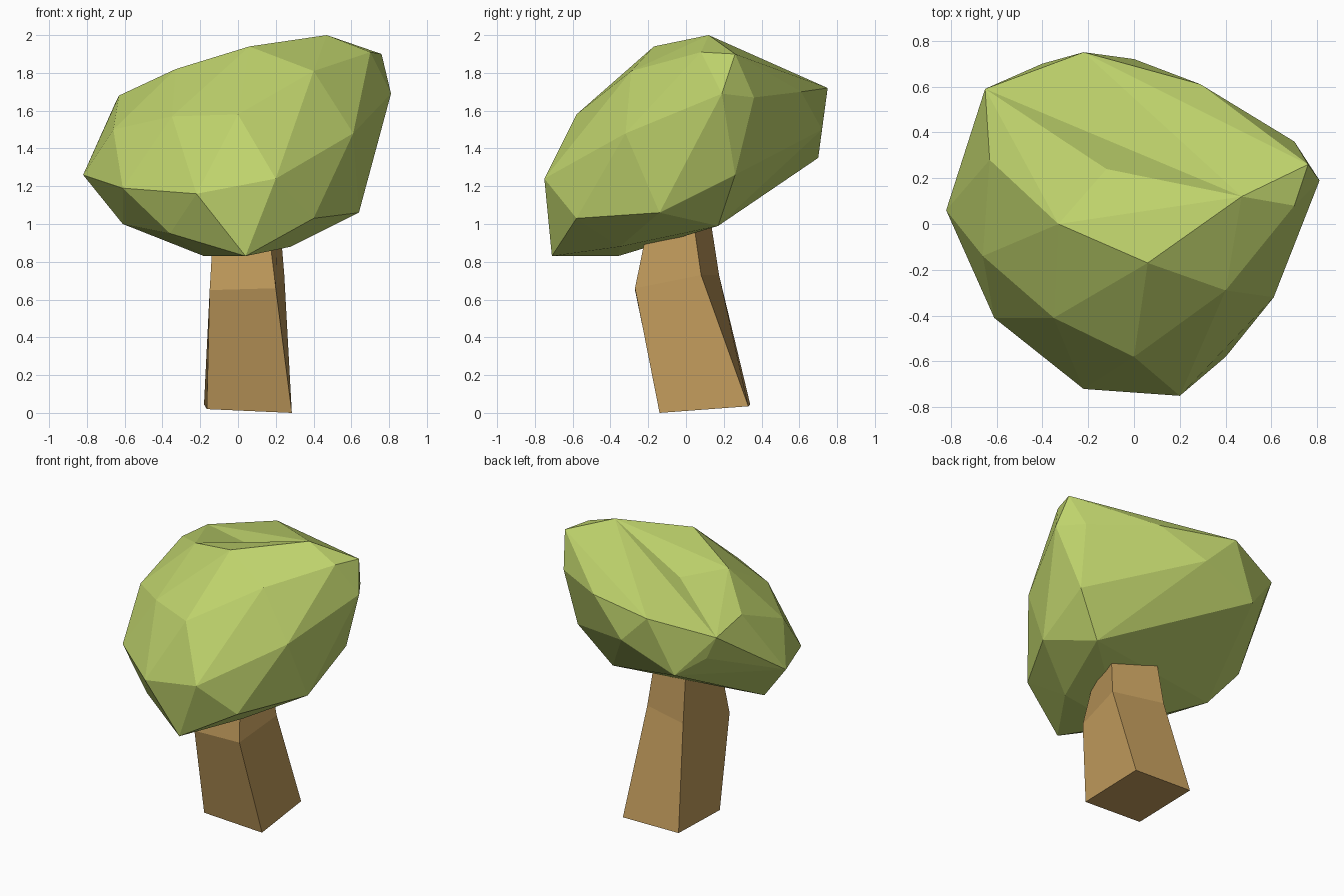
import bpy
import bmesh
from mathutils import Vector
from mathutils.bvhtree import BVHTree

default_cube = bpy.data.objects.get("Cube")
if default_cube:
    bpy.data.objects.remove(default_cube, do_unlink=True)


def make_material(name, colour):
    material = bpy.data.materials.new(name)
    material.use_nodes = True
    material.diffuse_color = (*colour, 1)
    shader = next(node for node in material.node_tree.nodes if node.type == "BSDF_PRINCIPLED")
    shader.inputs["Base Color"].default_value = (*colour, 1)
    shader.inputs["Roughness"].default_value = 1
    return material


def make_object(name, bm, material):
    bmesh.ops.recalc_face_normals(bm, faces=bm.faces[:])
    mesh = bpy.data.meshes.new(name)
    bm.to_mesh(mesh)
    bm.free()
    mesh.materials.append(material)
    obj = bpy.data.objects.new(name, mesh)
    bpy.context.scene.collection.objects.link(obj)
    return obj


leaf_green = make_material("leaf green", (0.52, 0.65, 0.15))
bark_brown = make_material("bark brown", (0.52, 0.32, 0.105))

# Trunk: four-sided rings from the base, through the bend, into the canopy
trunk_rings = [
    [(.285, -.14, 0), (.26, .33, .035), (-.18, .34, .045), (-.165, -.14, .02)],
    [(.2, -.27, .66), (.245, .08, .73), (-.1, .175, .73), (-.15, -.27, .65)],
    [(.14, -.17, 1.15), (.21, .02, 1.15), (-.08, .11, 1.15), (-.12, -.17, 1.15)],
]
bm = bmesh.new()
rings = [[bm.verts.new(corner) for corner in ring] for ring in trunk_rings]
for lower, upper in zip(rings, rings[1:]):
    for i in range(len(lower)):
        j = (i + 1) % len(lower)
        bm.faces.new((lower[i], lower[j], upper[j], upper[i]))
bm.faces.new(rings[0])
bm.faces.new(rings[-1])
make_object("trunk", bm, bark_brown)

# Canopy: a faceted hull around a few corner points
crown_top = [(.47, .12, 2), (.06, -.17, 1.94), (-.33, 0, 1.82), (-.63, .28, 1.68),
             (.7, .08, 1.91), (.76, .26, 1.9), (.4, -.29, 1.81)]
crown_front = [(0, -.58, 1.58), (-.35, -.41, 1.57), (.2, -.75, 1.24),
               (-.22, -.72, 1.16), (.04, -.71, .83), (.4, -.58, 1.03)]
crown_right = [(.81, .19, 1.69), (.7, .36, 1.67), (.61, -.32, 1.48),
               (.66, .26, 1.26), (.64, -.14, 1.06)]
crown_left = [(-.82, .06, 1.26), (-.66, -.14, 1.5), (-.61, -.41, 1.19), (-.61, 0, 1)]
crown_back = [(.29, .61, 1.7), (-.22, .75, 1.72), (-.65, .59, 1.64),
              (0, .72, 1.5), (-.4, .7, 1.35), (-.58, .6, 1.48)]
crown_base = [(-.36, -.5, .95), (-.18, -.36, .83), (.28, -.35, .88), (.45, .17, .99)]

bm = bmesh.new()
for point in crown_top + crown_front + crown_right + crown_left + crown_back + crown_base:
    bm.verts.new(point)
hull = bmesh.ops.convex_hull(bm, input=bm.verts[:])
loose = {item for item in hull["geom_interior"] + hull["geom_unused"]
         if isinstance(item, bmesh.types.BMVert)}
bmesh.ops.delete(bm, geom=list(loose), context="VERTS")

# Shallow dent in the crown
dent = Vector((-.12, .24, 1.79))
bm.faces.ensure_lookup_table()
hit = BVHTree.FromBMesh(bm).ray_cast(dent + Vector((0, 0, 2)), Vector((0, 0, -1)))
if hit[2] is not None:
    poked = bmesh.ops.poke(bm, faces=[bm.faces[hit[2]]])
    poked["verts"][0].co = dent
make_object("canopy", bm, leaf_green)
